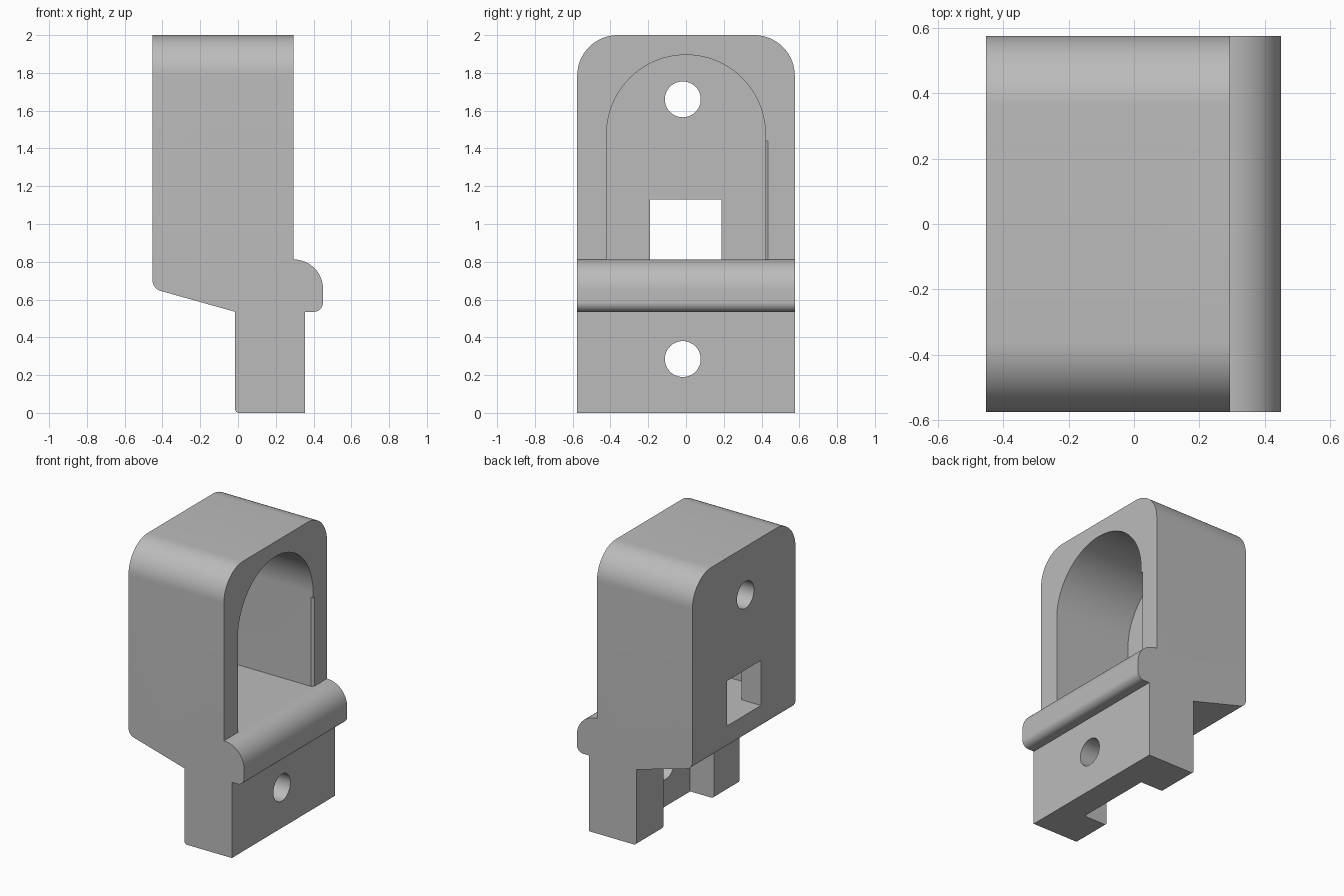
import bpy, bmesh, math
from mathutils import Vector

if "Cube" in bpy.data.objects:
    bpy.data.objects.remove(bpy.data.objects["Cube"])

grey = bpy.data.materials.new("plain grey")
grey.use_nodes = True
GREY = (0.5, 0.5, 0.5, 1)
grey.diffuse_color = GREY
grey.node_tree.nodes["Principled BSDF"].inputs["Base Color"].default_value = GREY


def rounded(corners, steps=16):
    """Outline from (u, v, radius) corners, each rounded by an arc."""
    out = []
    for i, (u, v, r) in enumerate(corners):
        p = Vector((u, v))
        if not r:
            out.append(p)
            continue
        a = (Vector(corners[i - 1][:2]) - p).normalized()
        b = (Vector(corners[(i + 1) % len(corners)][:2]) - p).normalized()
        half = a.angle(b) / 2
        mid = p + (a + b).normalized() * r / math.sin(half)
        start = p + a * r / math.tan(half) - mid
        end = p + b * r / math.tan(half) - mid
        turn = math.atan2(start.x * end.y - start.y * end.x, start.dot(end))
        for k in range(steps + 1):
            t = turn * k / steps
            c, s = math.cos(t), math.sin(t)
            out.append(mid + Vector((start.x * c - start.y * s, start.x * s + start.y * c)))
    return out


def prism(name, outline, axis, lo, hi):
    """Extrude an outline along an axis; the outline uses the other two axes in order."""
    bm = bmesh.new()
    verts = []
    for p in outline:
        co = list(p)
        co.insert(axis, lo)
        verts.append(bm.verts.new(co))
    face = bm.faces.new(verts)
    ext = bmesh.ops.extrude_face_region(bm, geom=[face])
    shift = Vector((0, 0, 0))
    shift[axis] = hi - lo
    bmesh.ops.translate(bm, vec=shift, verts=[g for g in ext["geom"] if isinstance(g, bmesh.types.BMVert)])
    bmesh.ops.recalc_face_normals(bm, faces=bm.faces)
    mesh = bpy.data.meshes.new(name)
    bm.to_mesh(mesh)
    bm.free()
    mesh.materials.append(grey)
    obj = bpy.data.objects.new(name, mesh)
    bpy.context.collection.objects.link(obj)
    return obj


def combine(target, tool, operation):
    """Apply a boolean, then drop the tool."""
    bpy.context.view_layer.objects.active = target
    mod = target.modifiers.new("cut", "BOOLEAN")
    mod.object, mod.operation, mod.solver = tool, operation, "EXACT"
    bpy.ops.object.modifier_apply(modifier=mod.name)
    bpy.data.objects.remove(tool)


def box(u0, u1, v0, v1):
    return [(u0, v0), (u1, v0), (u1, v1), (u0, v1)]


W = 0.576       # half width
FLOOR = 0.812   # cavity floor and lip top

# Side profile: housing, sloping underside, lip and foot
body = prism("bracket_body", rounded([
    (-0.453, 2, 0), (0.293, 2, 0), (0.293, FLOOR, 0), (0.45, FLOOR, 0.155),
    (0.45, 0.535, 0.05), (0.355, 0.535, 0), (0.355, 0, 0), (-0.015, 0, 0.02),
    (-0.015, 0.535, 0), (-0.453, 0.658, 0.06)]), 1, -W, W)

# Rounded top corners
combine(body, prism("outer_shape", rounded([
    (-W, -1, 0), (W, -1, 0), (W, 2, 0.215), (-W, 2, 0.215)]), 0, -1, 1), "INTERSECT")

# Arched cavity with an eased edge on one side
R = 0.42
combine(body, prism("cavity", rounded([
    (-R, FLOOR, 0), (R, FLOOR, 0), (R, 1.895, R - 0.001), (-R, 1.895, R - 0.001)], 32),
    0, -0.302, 0.32), "DIFFERENCE")
combine(body, prism("eased_edge", [(0.31, 0.40), (0.31, 0.45), (0.255, 0.40)],
                    2, FLOOR, 1.44), "DIFFERENCE")

# Square window through the back wall
combine(body, prism("window", box(-0.19, 0.188, FLOOR, 1.13), 0, -0.6, -0.2), "DIFFERENCE")

# Slot in the back of the foot, leaving two legs
combine(body, prism("foot_slot", box(-0.1, 0.17, -0.1, 0.535), 1, -0.29, 0.275), "DIFFERENCE")

# Screw holes in the back wall and the foot
for z, x0, x1 in ((1.66, -0.6, -0.2), (0.285, 0.1, 0.5)):
    ring = [(-0.017 + 0.095 * math.cos(a), z + 0.095 * math.sin(a))
            for a in (math.tau * k / 48 for k in range(48))]
    combine(body, prism("screw_hole", ring, 0, x0, x1), "DIFFERENCE")

bpy.ops.object.select_all(action="DESELECT")
body.select_set(True)
bpy.context.view_layer.objects.active = body
bpy.ops.object.shade_smooth_by_angle(angle=math.radians(30))
